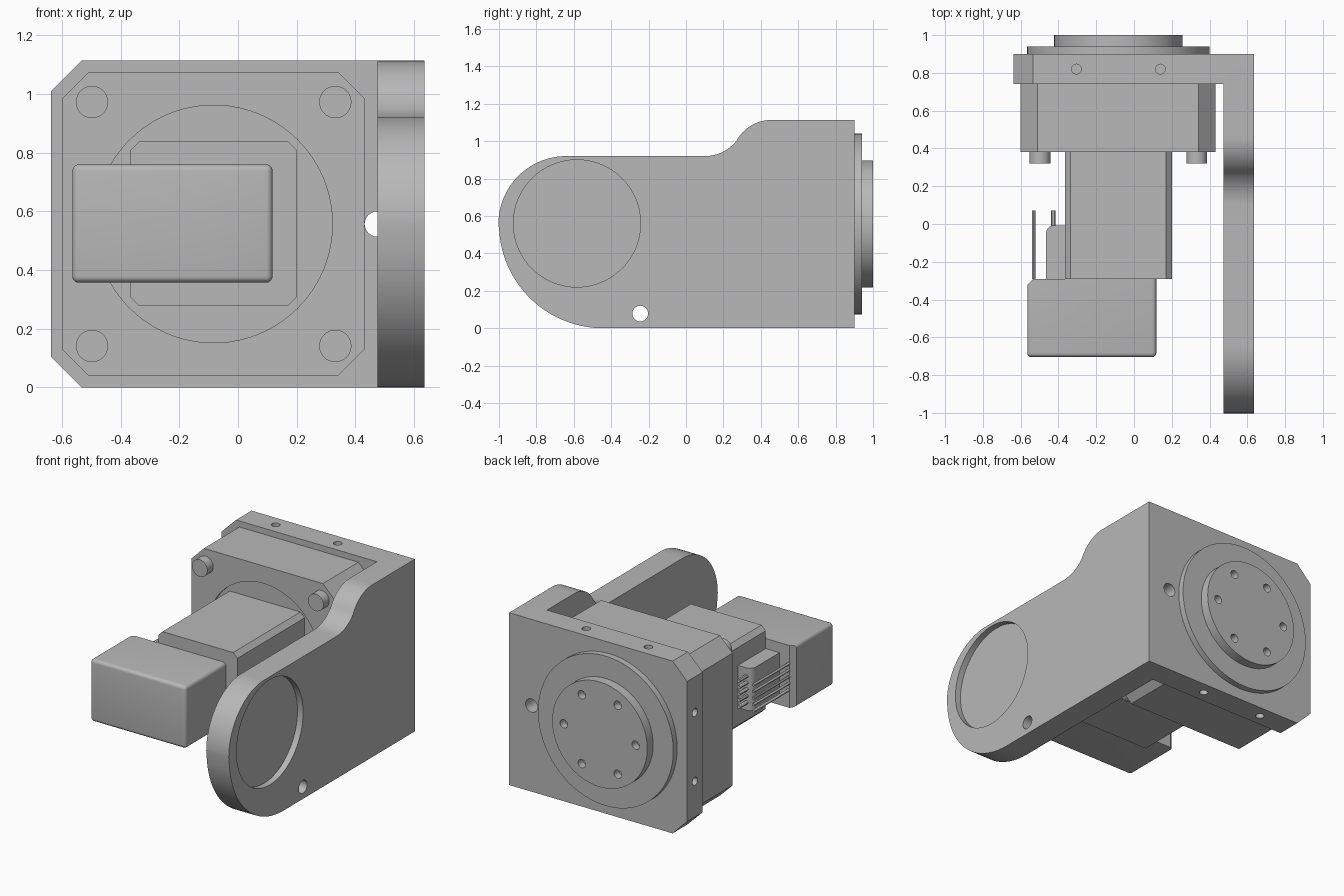
import bpy
import bmesh
from math import sin, cos, pi, radians

if "Cube" in bpy.data.objects:
    bpy.data.objects.remove(bpy.data.objects["Cube"], do_unlink=True)

grey = bpy.data.materials.new("machined grey")
grey.use_nodes = True
grey.diffuse_color = (0.48, 0.48, 0.48, 1)
grey.node_tree.nodes["Principled BSDF"].inputs["Base Color"].default_value = (0.48, 0.48, 0.48, 1)

CX, CZ = -0.083, 0.557      # output axis
HEIGHT = 1.114


def prism(name, pts, axis, lo, hi, bevel=None):
    """Extrude a 2D outline along an axis; bevel is (width, edge rule)."""
    place = {"x": lambda a, b, t: (t, a, b),
             "y": lambda a, b, t: (a, t, b),
             "z": lambda a, b, t: (a, b, t)}[axis]
    bm = bmesh.new()
    low = [bm.verts.new(place(a, b, lo)) for a, b in pts]
    high = [bm.verts.new(place(a, b, hi)) for a, b in pts]
    bm.faces.new(low)
    bm.faces.new(high)
    n = len(pts)
    for i in range(n):
        j = (i + 1) % n
        bm.faces.new((low[i], low[j], high[j], high[i]))
    bmesh.ops.recalc_face_normals(bm, faces=bm.faces)
    if bevel:
        width, rule = bevel
        bmesh.ops.bevel(bm, geom=[e for e in bm.edges if rule(e)], offset=width,
                        segments=5, profile=0.5, affect="EDGES")
    mesh = bpy.data.meshes.new(name)
    bm.to_mesh(mesh)
    bm.free()
    mesh.materials.append(grey)
    ob = bpy.data.objects.new(name, mesh)
    bpy.context.collection.objects.link(ob)
    return ob


def arc(ca, cb, r, start, end, n=24):
    angles = [radians(start + (end - start) * i / n) for i in range(n + 1)]
    return [(ca + r * cos(t), cb + r * sin(t)) for t in angles]


def cylinder(name, ca, cb, r, axis, lo, hi, n=64):
    return prism(name, arc(ca, cb, r, 0, 360 - 360 / n, n - 1), axis, lo, hi)


def chamfered(a0, a1, b0, b1, c, right=True):
    """Rectangle outline with cut corners, optionally only on the left."""
    d = c if right else 0
    pts = [(a0 + c, b0), (a1 - d, b0), (a1, b0 + d), (a1, b1 - d),
           (a1 - d, b1), (a0 + c, b1), (a0, b1 - c), (a0, b0 + c)]
    return list(dict.fromkeys(pts))


def combine(target, tool, operation="DIFFERENCE"):
    mod = target.modifiers.new("combine", "BOOLEAN")
    mod.operation = operation
    mod.solver = "EXACT"
    mod.object = tool
    with bpy.context.temp_override(object=target, active_object=target):
        bpy.ops.object.modifier_apply(modifier=mod.name)
    bpy.data.objects.remove(tool, do_unlink=True)


# Angle bracket: side arm with rounded end and S-shaped shoulder, plus plate
R, A = 0.218, 55.6
outline = [(0.9, 0), (0.9, HEIGHT)]
outline += arc(0.46, HEIGHT - R, R, 90, 90 + A, 12)
outline += arc(0.10, 0.92 + R, R, -90 + A, -90, 12)[1:]
outline += arc(-0.64, 0.557, 0.363, 90, 180)
outline += arc(-0.443, 0.557, 0.557, 180, 270)[1:]
bracket = prism("angle_bracket", outline, "x", 0.475, 0.636)
plate = prism("plate", chamfered(-0.638, 0.475, 0, HEIGHT, 0.104, right=False),
              "y", 0.742, 0.9)
combine(bracket, plate, "UNION")

# Bracket recess and holes
combine(bracket, cylinder("cutter", -0.583, 0.56, 0.34, "x", 0.596, 0.7))
combine(bracket, cylinder("cutter", -0.245, 0.078, 0.042, "x", 0.4, 0.7, 32))
combine(bracket, cylinder("cutter", 0.475, 0.557, 0.043, "y", 0.735, 0.95, 32))
for side in (-1, 1):
    x, z = CX + side * 0.222, CZ + side * 0.222
    combine(bracket, cylinder("cutter", x, 0.82, 0.026, "z", HEIGHT - 0.08, 1.2, 24))
    combine(bracket, cylinder("cutter", x, 0.82, 0.026, "z", -0.1, 0.08, 24))
    combine(bracket, cylinder("cutter", 0.82, z, 0.026, "x", -0.7, -0.56, 24))

# Output flange with ring of bolt holes
cylinder("flange_ring", CX, CZ, 0.484, "y", 0.9, 0.94, 96)
flange = cylinder("output_flange", CX, CZ, 0.34, "y", 0.94, 1.0, 96)
for k in range(6):
    t = k * pi / 3
    combine(flange, cylinder("cutter", CX + 0.257 * cos(t), CZ + 0.257 * sin(t),
                             0.027, "y", 0.95, 1.1, 24))

# Gearbox with shallow round recess, and its four bolts
gearbox = prism("gearbox", chamfered(-0.6, 0.432, 0.04, 1.075, 0.09), "y", 0.38, 0.742)
combine(gearbox, cylinder("cutter", CX, CZ, 0.405, "y", 0.3, 0.395, 96))
for side, sx in (("right", -1), ("left", 1)):
    for level, sz in (("lower", -1), ("upper", 1)):
        cylinder(f"{level}_{side}_bolt", CX + sx * 0.415, CZ + sz * 0.416,
                 0.055, "y", 0.32, 0.38, 32)

# Motor body
prism("motor", chamfered(-0.366, 0.2, 0.277, 0.84, 0.03), "y", -0.292, 0.395)

# Encoder housing, rounded except at its rear face
REAR = -0.292


def rounded_edge(e):
    a, b = (v.co for v in e.verts)
    along_y = abs(a.y - b.y) > 0.2
    return along_y or (a.y < -0.6 and b.y < -0.6)


prism("encoder", [(-0.565, -0.705), (0.118, -0.705), (0.118, REAR),
                  (-0.535, REAR), (-0.565, REAR - 0.03)],
      "z", 0.357, 0.76, (0.022, rounded_edge))

# Connector block on the motor's side with two rows of pins
prism("connector", [(-0.366, REAR), (-0.366, -0.008)]
      + arc(-0.425, -0.048, 0.04, 90, 180, 10) + [(-0.465, REAR)], "z", 0.42, 0.695)
for k in range(5):
    z = 0.472 + k * 0.0425
    cylinder(f"long_pin_{k + 1}", -0.531, z, 0.009, "y", REAR, 0.072, 12)
    cylinder(f"short_pin_{k + 1}", -0.427, z, 0.012, "y", -0.02, 0.072, 12)

# Smooth the round surfaces, keep edges crisp
bpy.ops.object.select_all(action="DESELECT")
for ob in bpy.context.collection.objects:
    if ob.type == "MESH" and grey.name in ob.data.materials:
        ob.select_set(True)
        bpy.context.view_layer.objects.active = ob
bpy.ops.object.shade_smooth_by_angle(angle=radians(30))
